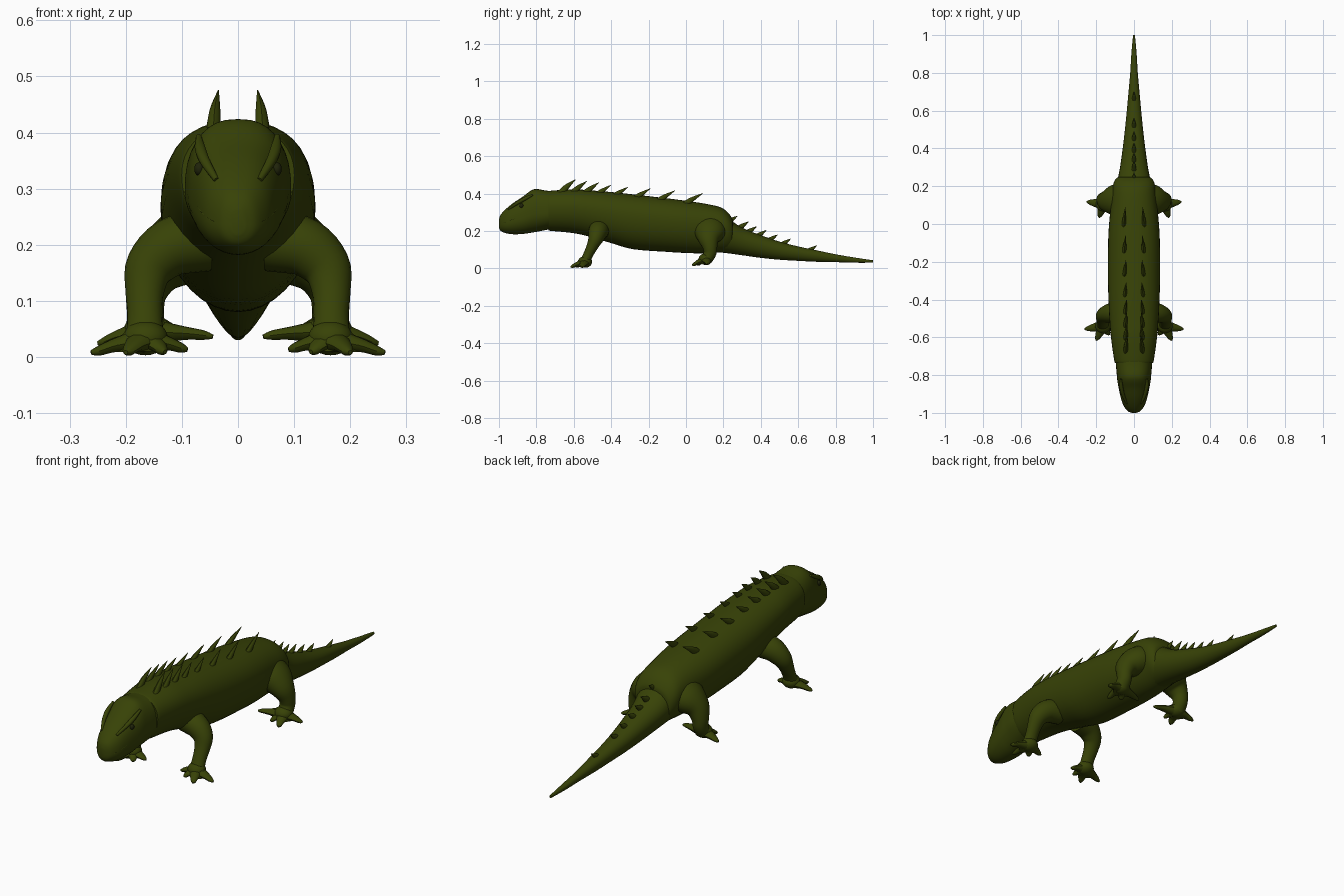
import bpy, bmesh, math
from mathutils import Vector

if "Cube" in bpy.data.objects:
    bpy.data.objects.remove(bpy.data.objects["Cube"])


def material(name, rgb):
    m = bpy.data.materials.new(name)
    m.diffuse_color = (*rgb, 1)
    m.use_nodes = True
    m.node_tree.nodes["Principled BSDF"].inputs["Base Color"].default_value = m.diffuse_color
    return m


GREEN = material("olive green skin", (0.039, 0.055, 0.002))
DARK = material("dark eye", (0.014, 0.017, 0.003))


def resample(rows, steps=4):
    """Catmull-Rom through rows of numbers."""
    out = []
    for i in range(len(rows) - 1):
        a, b, c, d = (rows[max(0, min(len(rows) - 1, i + k))] for k in (-1, 0, 1, 2))
        for s in range(steps):
            t = s / steps
            out.append([0.5 * (2 * q + (r - p) * t + (2 * p - 5 * q + 4 * r - u) * t * t
                               + (3 * q - p - 3 * r + u) * t ** 3)
                        for p, q, r, u in zip(a, b, c, d)])
    out.append(list(rows[-1]))
    return out


def skin(name, rings, mat=GREEN):
    """Bridge rings of points into a capped, smooth mesh."""
    bm = bmesh.new()
    vs = [[bm.verts.new(p) for p in ring] for ring in rings]
    n = len(vs[0])
    for a, b in zip(vs, vs[1:]):
        for i in range(n):
            j = (i + 1) % n
            bm.faces.new((a[i], a[j], b[j], b[i]))
    bm.faces.new(vs[0])
    bm.faces.new(vs[-1])
    bmesh.ops.recalc_face_normals(bm, faces=bm.faces)
    return finish(name, bm, mat)


def finish(name, bm, mat):
    me = bpy.data.meshes.new(name)
    bm.to_mesh(me)
    bm.free()
    me.materials.append(mat)
    ob = bpy.data.objects.new(name, me)
    bpy.context.collection.objects.link(ob)
    return ob


def trunk(name, stations, power, widest, sides=36):
    """Stations along y: (y, top z, bottom z, half width)."""
    rings = []
    for y, top, bot, w in resample(stations):
        mid = bot + (top - bot) * widest
        ring = []
        for k in range(sides):
            a = 2 * math.pi * k / sides
            c, s = math.cos(a), math.sin(a)
            p = power if s > 0 else 2.0
            h = top - mid if s > 0 else mid - bot
            ring.append((w * math.copysign(abs(c) ** (2 / p), c), y,
                         mid + h * math.copysign(abs(s) ** (2 / p), s)))
        rings.append(ring)
    return skin(name, rings)


def tube(name, points, ref, side=1, sides=14, mat=GREEN):
    """Points (x, y, z, radius across ref, radius along ref)."""
    pts = resample(points)
    pos = [Vector(p[:3]) for p in pts]
    rings = []
    for i, p in enumerate(pts):
        t = (pos[min(i + 1, len(pos) - 1)] - pos[max(i - 1, 0)]).normalized()
        u = t.cross(Vector(ref)).normalized()
        v = u.cross(t)
        ring = []
        for k in range(sides):
            a = 2 * math.pi * k / sides
            q = pos[i] + u * p[3] * math.cos(a) + v * p[4] * math.sin(a)
            ring.append((q.x * side, q.y, q.z))
        rings.append(ring)
    return skin(name, rings, mat)


def ball(name, centre, radii, mat=GREEN):
    bm = bmesh.new()
    bmesh.ops.create_uvsphere(bm, u_segments=20, v_segments=12, radius=1)
    for v in bm.verts:
        v.co = Vector(c + r * q for c, r, q in zip(centre, radii, v.co))
    return finish(name, bm, mat)


def web(name, palm, tips, side):
    """Thin skin between the toes, rising to the ankle."""
    bm = bmesh.new()
    px, py, pz = palm
    for tx, ty, tz in tips:
        x, y, z = (p + (t - p) * .58 for p, t in zip(palm, (tx, ty, tz)))
        for dz in (-.008, .006):
            bm.verts.new((x * side, y, z + dz))
    for k in range(8):
        a = k * math.pi / 4
        bm.verts.new(((px + .025 * math.cos(a)) * side, py + .02 * math.sin(a), pz + .028))
    bmesh.ops.convex_hull(bm, input=bm.verts)
    finish(name, bm, GREEN)


X, Y, Z = (1, 0, 0), (0, 1, 0), (0, 0, 1)

# Head, body and tail
trunk("head", [(-1.0, .262, .218, .012), (-.99, .288, .2, .034), (-.96, .32, .187, .056),
               (-.92, .352, .182, .07), (-.87, .385, .184, .081), (-.83, .415, .19, .088),
               (-.8, .424, .195, .091), (-.75, .416, .205, .095), (-.69, .41, .215, .093)], 2.5, .42)
trunk("body", [(-.735, .41, .203, .098), (-.72, .415, .2, .105), (-.6, .422, .188, .122),
               (-.5, .416, .165, .13), (-.4, .408, .135, .135), (-.28, .395, .102, .138),
               (-.1, .374, .088, .137), (0, .361, .082, .132), (.1, .346, .08, .122),
               (.18, .328, .085, .114), (.22, .303, .09, .107), (.245, .27, .1, .09),
               (.25, .25, .12, .07)], 2.2, .58)
trunk("tail", [(.1, .3, .09, .098), (.2, .28, .083, .092), (.3, .217, .07, .074),
               (.4, .177, .056, .06), (.5, .143, .046, .048), (.6, .117, .04, .038),
               (.7, .096, .035, .029), (.8, .075, .033, .02), (.9, .058, .03, .014),
               (1.0, .043, .03, .005)], 2.1, .55, 24)

# Leg paths, palms and toe tips for one side
LEGS = {
    "front": ([(.06, -.46, .21, .058, .056), (.12, -.47, .195, .052, .052),
               (.157, -.482, .16, .044, .041), (.166, -.5, .12, .035, .031),
               (.166, -.522, .075, .031, .026), (.166, -.54, .035, .034, .026)],
              (.165, -.54, .03),
              [(.262, -.557, .008), (.2, -.617, .008), (.13, -.587, .009), (.09, -.55, .013)]),
    "hind": ([(.06, .125, .205, .085, .09), (.105, .125, .19, .068, .084),
              (.145, .122, .155, .05, .058), (.163, .128, .115, .037, .04),
              (.165, .128, .08, .033, .034), (.165, .11, .045, .034, .03)],
             (.163, .105, .045),
             [(.25, .118, .024), (.185, .034, .018), (.125, .06, .02), (.045, .085, .036)]),
}
for side, word in ((1, "left"), (-1, "right")):
    for leg, (path, palm, tips) in LEGS.items():
        tube(f"{leg}_leg_{word}", path, Y, side, 24)
        px, py, pz = palm
        ball(f"{leg}_foot_{word}", (px * side, py, pz + .004), (.04, .038, .031))
        web(f"{leg}_web_{word}", palm, tips, side)
        # Broad, tapering toes
        for i, (tx, ty, tz) in enumerate(tips):
            mx, my = px + (tx - px) * .55, py + (ty - py) * .55
            tube(f"{leg}_toe_{i + 1}_{word}",
                 [(px, py, pz, .032, .026), (mx, my, (pz + tz) / 2 + .002, .02, .013),
                  (px + (tx - px) * .85, py + (ty - py) * .85, tz + .003, .012, .009),
                  (tx, ty, tz, .004, .004)], Z, side, 10)

    # Eye, brow ridge and lip
    ball(f"eye_{word}", (.069 * side, -.88, .335), (.009, .011, .012), DARK)
    tube(f"brow_{word}", [(.038, -.95, .315, .005, .005), (.058, -.905, .347, .009, .009),
                          (.067, -.865, .37, .01, .01), (.07, -.82, .393, .005, .005)], Z, side, 10)
    tube(f"lip_{word}", [(0, -.992, .236, .005, .004), (.034, -.982, .24, .005, .004),
                         (.055, -.95, .252, .005, .004), (.068, -.91, .268, .004, .003),
                         (.075, -.875, .283, .002, .002)], Z, side, 10)

    # Paired back spikes, leaning backwards
    BACK = [(-.59, .475), (-.53, .466), (-.465, .459), (-.4, .446), (-.31, .435),
            (-.19, .427), (-.06, .415), (.09, .401)]
    for i, (ty, tz) in enumerate(BACK):
        run = .085 + .005 * i
        x = .037 + .0015 * i
        tube(f"back_spike_{i + 1}_{word}",
             [(x + .007, ty - run, tz - .08, .02, .014), (x + .004, ty - run * .55, tz - .038, .014, .01),
              (x - .002, ty, tz, .001, .001)], X, side, 10)

# Single row of tail spikes
TAIL = [(.275, .28), (.335, .25), (.378, .224), (.43, .204), (.49, .18), (.56, .158), (.7, .122)]
for i, (ty, tz) in enumerate(TAIL):
    tube(f"tail_spike_{i + 1}",
         [(0, ty - .07, tz - .052, .02, .017), (0, ty - .035, tz - .024, .013, .011),
          (0, ty, tz, .001, .001)], X, 1, 10)

# Smooth shading with sharp creases kept
for ob in bpy.context.collection.objects:
    ob.select_set(True)
    bpy.context.view_layer.objects.active = ob
bpy.ops.object.shade_smooth_by_angle(angle=math.radians(40))
